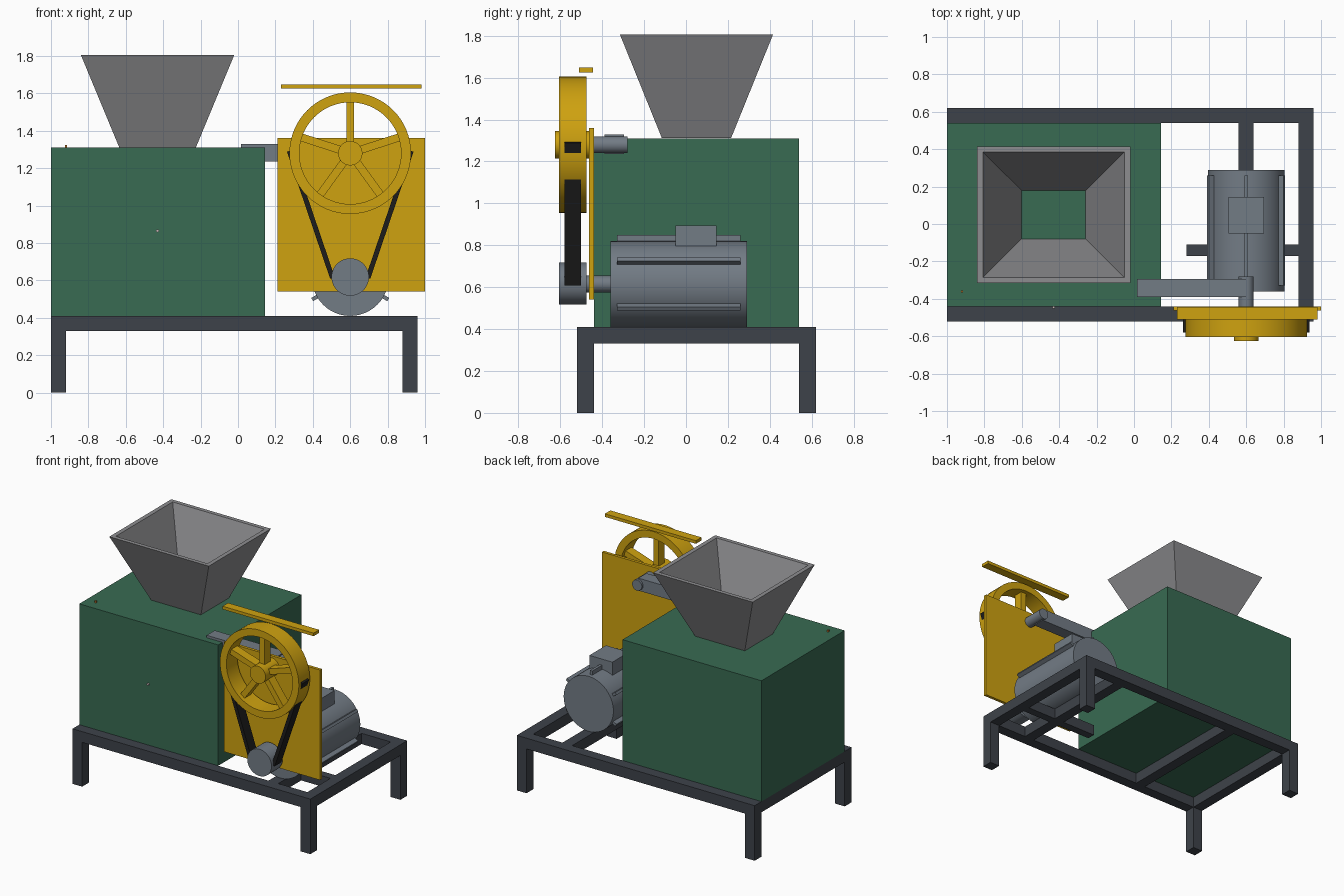
import bpy, bmesh, math
from mathutils import Matrix, Vector

old = bpy.data.objects.get("Cube")
if old:
    bpy.data.objects.remove(old, do_unlink=True)


def material(name, rgb):
    m = bpy.data.materials.new(name)
    m.use_nodes = True
    m.diffuse_color = (*rgb, 1)
    m.node_tree.nodes["Principled BSDF"].inputs["Base Color"].default_value = (*rgb, 1)
    return m


GREEN = material("green paint", (0.04, 0.145, 0.085))
GOLD = material("golden yellow", (0.62, 0.36, 0.005))
STEEL = material("blue grey steel", (0.17, 0.2, 0.235))
SHEET = material("light sheet metal", (0.27, 0.27, 0.28))
FRAME = material("dark frame steel", (0.048, 0.055, 0.068))
RUBBER = material("black rubber", (0.012, 0.012, 0.012))
ORANGE = material("orange", (0.6, 0.2, 0.03))
PALE = material("pale grey", (0.6, 0.5, 0.5))


def finish(name, bm, mat, smooth=False):
    bmesh.ops.recalc_face_normals(bm, faces=bm.faces[:])
    me = bpy.data.meshes.new(name)
    bm.to_mesh(me)
    bm.free()
    me.materials.append(mat)
    ob = bpy.data.objects.new(name, me)
    bpy.context.collection.objects.link(ob)
    if smooth:
        bpy.ops.object.select_all(action='DESELECT')
        ob.select_set(True)
        bpy.context.view_layer.objects.active = ob
        bpy.ops.object.shade_smooth_by_angle(angle=math.radians(30))
    return ob


def box(name, x, y, z, mat):
    """Box from its ranges along each axis."""
    bm = bmesh.new()
    bmesh.ops.create_cube(bm, size=1)
    for v in bm.verts:
        v.co = Vector([(a + b) / 2 + c * (b - a) for (a, b), c in zip((x, y, z), v.co)])
    return finish(name, bm, mat)


def bar(name, start, end, width, y, mat):
    """Flat bar between two points of the xz plane."""
    a, b = Vector((start[0], 0, start[1])), Vector((end[0], 0, end[1]))
    d = b - a
    side = Vector((d.z, 0, -d.x)).normalized() * width / 2
    bm = bmesh.new()
    f = bm.faces.new([bm.verts.new(p + Vector((0, y[0], 0)))
                      for p in (a - side, a + side, b + side, b - side)])
    new = bmesh.ops.extrude_face_region(bm, geom=[f])["geom"]
    bmesh.ops.translate(bm, vec=(0, y[1] - y[0], 0),
                        verts=[g for g in new if isinstance(g, bmesh.types.BMVert)])
    return finish(name, bm, mat)


def cylinder(name, x, z, r, y, mat, sides=48):
    """Cylinder lying along y."""
    bm = bmesh.new()
    bmesh.ops.create_cone(bm, cap_ends=True, segments=sides, radius1=r, radius2=r, depth=y[1] - y[0],
                          matrix=Matrix.Translation((x, sum(y) / 2, z)) @ Matrix.Rotation(math.pi / 2, 4, 'X'))
    return finish(name, bm, mat, True)


def loft_ring(name, loops, mat, smooth=False):
    """Skin closed loops of points in order, last back to first."""
    bm = bmesh.new()
    rings = [[bm.verts.new(p) for p in loop] for loop in loops]
    n = len(rings[0])
    for i, r in enumerate(rings):
        s = rings[(i + 1) % len(rings)]
        for k in range(n):
            bm.faces.new((r[k], r[(k + 1) % n], s[(k + 1) % n], s[k]))
    return finish(name, bm, mat, smooth)


# Stand
T = 0.08
X0, X1, Y0, Y1 = -1, 0.96, -0.52, 0.62
BEAM = (0.33, 0.41)
for label, y in (("front", Y0), ("back", Y1 - T)):
    box(f"{label}_rail", (X0, X1), (y, y + T), BEAM, FRAME)
    for side, x in (("right", X0), ("left", X1 - T)):
        box(f"{label}_{side}_leg", (x, x + T), (y, y + T), (0, BEAM[0]), FRAME)
for label, x in (("right_rail", X0), ("left_rail", X1 - T), ("body_crossbeam", -0.47), ("motor_crossbeam", 0.56)):
    box(label, (x, x + T), (Y0 + T, Y1 - T), BEAM, FRAME)
box("motor_support", (0.28, X1 - T), (-0.17, -0.11), BEAM, FRAME)

# Body and its small fittings
box("body", (-1, 0.145), (-0.44, 0.54), (0.41, 1.31), GREEN)
box("top_indicator", (-0.925, -0.915), (-0.365, -0.355), (1.31, 1.325), ORANGE)
cylinder("front_knob", -0.43, 0.865, 0.008, (-0.452, -0.44), PALE, 12)

# Hopper
def rect(hx, hy, z):
    cx, cy = -0.43, 0.05
    return [(cx + sx * hx, cy + sy * hy, z) for sx, sy in ((-1, -1), (1, -1), (1, 1), (-1, 1))]


loft_ring("hopper", [rect(0.205, 0.165, 1.311), rect(0.41, 0.365, 1.805),
                     rect(0.378, 0.335, 1.805), rect(0.172, 0.13, 1.311)], SHEET)

# Motor with cooling fins and terminal box
MX, MZ = 0.6, 0.615
cylinder("motor", MX, MZ, 0.205, (-0.36, 0.29), STEEL)
for i in range(6):
    a = math.radians(30 + 60 * i)
    c, s = math.cos(a), math.sin(a)
    bar(f"motor_fin_{i + 1}", (MX + 0.19 * c, MZ + 0.19 * s), (MX + 0.235 * c, MZ + 0.235 * s),
        0.02, (-0.33, 0.26), STEEL)
box("terminal_box", (0.505, 0.695), (-0.05, 0.145), (0.79, 0.895), STEEL)
cylinder("motor_shaft", MX, MZ, 0.04, (-0.5, -0.35), STEEL)
cylinder("motor_pulley", MX, 0.618, 0.1, (-0.605, -0.475), STEEL)

# Upper drive shaft and its arm
WX, WZ = 0.6, 1.28
cylinder("drive_shaft", WX, WZ, 0.04, (-0.44, -0.28), STEEL)
box("drive_arm", (0.015, 0.6), (-0.39, -0.295), (1.235, 1.328), STEEL)

# Guard
box("guard_plate", (0.21, 1), (-0.462, -0.44), (0.54, 1.36), GOLD)
box("guard_top_bar", (0.23, 0.98), (-0.51, -0.445), (1.625, 1.648), GOLD)

# Flywheel
def circle(r, y, n=64):
    return [(WX + r * math.cos(2 * math.pi * k / n), y, WZ + r * math.sin(2 * math.pi * k / n)) for k in range(n)]


loft_ring("flywheel_rim", [circle(0.325, -0.605), circle(0.325, -0.475),
                           circle(0.272, -0.475), circle(0.272, -0.605)], GOLD, True)
cylinder("flywheel_hub", WX, WZ, 0.065, (-0.625, -0.455), GOLD)
for i in range(5):
    a = math.radians(90 + 72 * i)
    c, s = math.cos(a), math.sin(a)
    bar(f"flywheel_spoke_{i + 1}", (WX + 0.05 * c, WZ + 0.05 * s), (WX + 0.285 * c, WZ + 0.285 * s),
        0.042, (-0.575, -0.505), GOLD)

# Drive belt
for label, s in (("right", -1), ("left", 1)):
    bar(f"belt_{label}", (MX + s * 0.095, 0.613), (MX + s * 0.326, 1.292), 0.026, (-0.58, -0.502), RUBBER)
